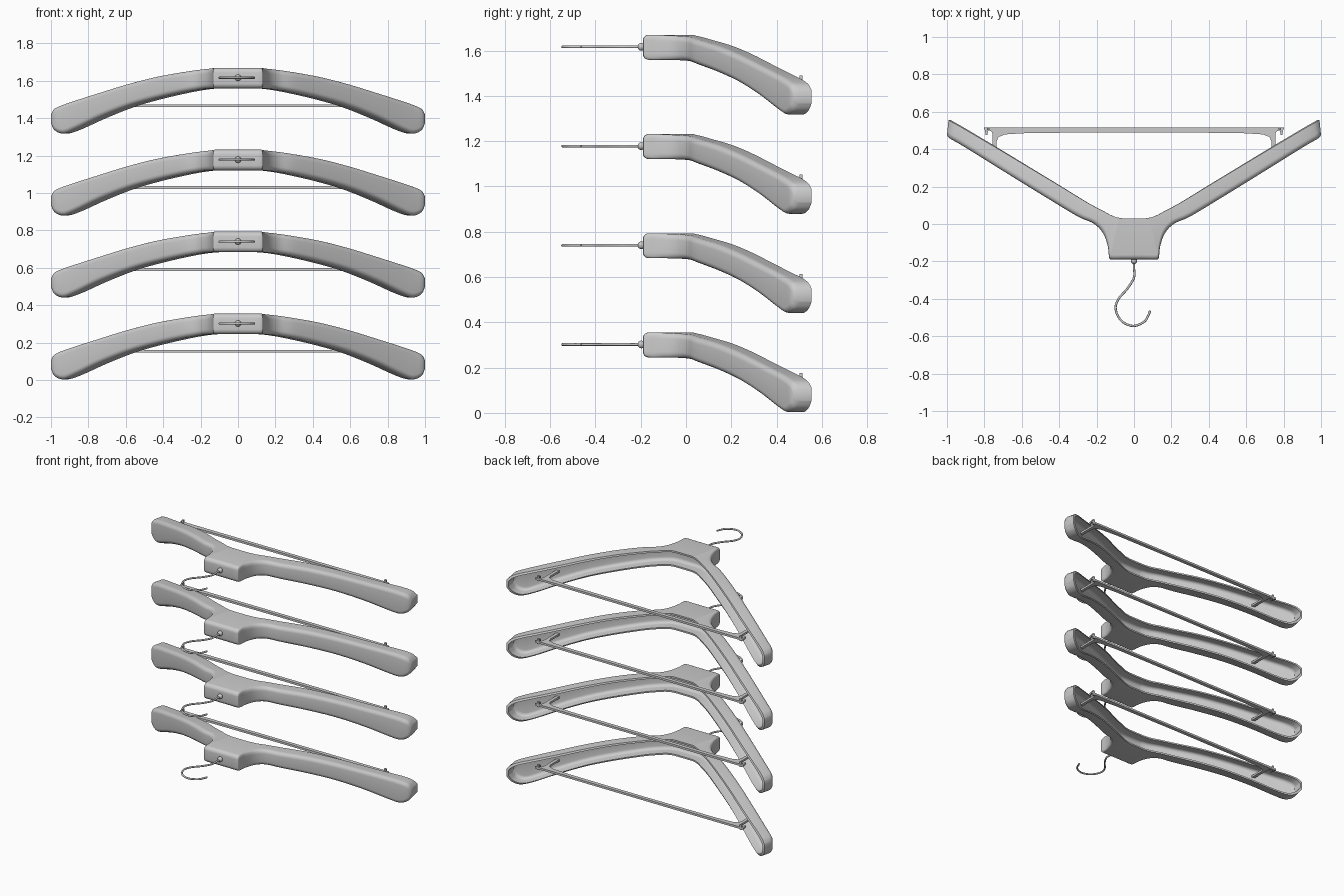
import bpy, bmesh, math
from mathutils import Vector

if "Cube" in bpy.data.objects:
    bpy.data.objects.remove(bpy.data.objects["Cube"])

STEP, COUNT = 0.438, 4

# Half-hanger stations: front x, front y, back x, back y, top z, bottom z
ROWS = [
    (0, -.19, 0, .03, .355, .245), (.06, -.19, .04, .03, .355, .245),
    (.12, -.19, .07, .031, .355, .245), (.133, -.178, .08, .033, .355, .245),
    (.14, -.12, .10, .038, .353, .245), (.165, -.05, .13, .05, .350, .243),
    (.215, .002, .17, .072, .345, .238), (.30, .04, .25, .114, .333, .224),
    (.45, .130, .40, .205, .306, .190), (.60, .222, .55, .295, .268, .147),
    (.75, .315, .70, .385, .222, .088), (.88, .396, .84, .468, .180, .025),
    (.94, .432, .915, .512, .158, .003), (.985, .458, .965, .54, .137, .020),
    (1.0, .475, .992, .555, .110, .055)]


def smooth_rows(rows, n=5):
    """Catmull-Rom interpolation through the stations"""
    out = []
    for i in range(len(rows) - 1):
        a, b, c, d = (rows[max(0, min(len(rows) - 1, i + k))] for k in (-1, 0, 1, 2))
        for s in range(n):
            t = s / n
            out.append([.5 * (2 * q + (r - p) * t + (2 * p - 5 * q + 4 * r - w) * t * t
                        + (3 * q - p - 3 * r + w) * t ** 3) for p, q, r, w in zip(a, b, c, d)])
    return out + [list(rows[-1])]


def u_section(back, direction, depth, top, bottom, radius):
    """U-shaped section open to the back, with rounded front corners"""
    r = min(radius, (top - bottom) * .45, depth * .9)
    pts = [(0, top)]
    for centre_z, start in ((top - r, 90), (bottom + r, 0)):
        for k in range(6):
            a = math.radians(start - 18 * k)
            pts.append((depth - r + r * math.cos(a), centre_z + r * math.sin(a)))
    pts.append((0, bottom))
    return [Vector((back.x + direction.x * d, back.y + direction.y * d, z)) for d, z in pts]


def finish(name, bm, angle=40):
    bmesh.ops.recalc_face_normals(bm, faces=bm.faces)
    mesh = bpy.data.meshes.new(name)
    bm.to_mesh(mesh)
    bm.free()
    mesh.shade_smooth()
    mesh.set_sharp_from_angle(angle=math.radians(angle))
    for i in range(COUNT):
        ob = bpy.data.objects.new(f"{name}_{i + 1}", mesh)
        ob.location.z = i * STEP
        bpy.context.collection.objects.link(ob)


def make_body():
    """Broad shoulders, hollow at the back, with a solid neck block"""
    mirrored = [(-a, b, -c, d, e, f) for a, b, c, d, e, f in ROWS[:0:-1]]
    bm = bmesh.new()
    rings, wall = [], .011
    for xf, yf, xb, yb, zt, zb in smooth_rows(mirrored + ROWS):
        back, front = Vector((xb, yb)), Vector((xf, yf))
        width = (front - back).length
        d = (front - back).normalized()
        outer = u_section(back, d, width, zt, zb, .026)
        inner = u_section(back, d, min(.07, width - wall), zt - wall, zb + wall, .022)
        for p in inner:
            p.x *= .987
        rings.append([bm.verts.new(p) for p in outer + inner[::-1]])
    n = len(rings[0])
    m = n // 2
    for a, b in zip(rings, rings[1:]):
        for k in range(n):
            bm.faces.new((a[k], a[(k + 1) % n], b[(k + 1) % n], b[k]))
    for ring in (rings[0], rings[-1]):
        bm.faces.new(ring[:m])
        bm.faces.new(ring[m:])
        bm.faces.new((ring[0], ring[m - 1], ring[m], ring[-1]))
    finish("hanger_body", bm)


def make_hook():
    """Round wire bent into a flat hook"""
    path = [(0, -.17), (0, -.23), (0, -.285), (-.035, -.345), (-.082, -.40), (-.098, -.455),
            (-.068, -.517), (-.005, -.545), (.055, -.522), (.078, -.485), (.086, -.463)]
    pts = smooth_rows(path, 6)
    bm = bmesh.new()
    rings = []
    for i, (x, y) in enumerate(pts):
        a, b = Vector(pts[max(0, i - 1)]), Vector(pts[min(len(pts) - 1, i + 1)])
        t = (b - a).normalized()
        ring = []
        for k in range(10):
            w = math.tau * k / 10
            c, s = .006 * math.cos(w), .006 * math.sin(w)
            ring.append(bm.verts.new((x - t.y * c, y + t.x * c, .302 + s)))
        rings.append(ring)
    for a, b in zip(rings, rings[1:]):
        for k in range(10):
            bm.faces.new((a[k], a[(k + 1) % 10], b[(k + 1) % 10], b[k]))
    bm.faces.new(rings[0])
    bm.faces.new(rings[-1])
    finish("hook", bm)


def make_collar():
    """Small ball where the hook enters the neck"""
    bm = bmesh.new()
    bmesh.ops.create_uvsphere(bm, u_segments=16, v_segments=10, radius=.017)
    bmesh.ops.translate(bm, verts=bm.verts, vec=(0, -.197, .302))
    finish("hook_collar", bm)


def make_bar():
    """Flat trouser bar with legs into the shoulders and hooked ends"""
    half = [(0, .49), (.56, .487), (.69, .479), (.725, .465), (.735, .44), (.735, .34),
            (.757, .35), (.757, .485), (.765, .498), (.78, .50), (.785, .475), (.793, .475),
            (.797, .50), (.803, .515), (0, .515)]
    outline = half + [(-x, y) for x, y in half[-2:0:-1]]
    bm = bmesh.new()
    face = bm.faces.new([bm.verts.new((x, y, .146)) for x, y in outline])
    ext = bmesh.ops.extrude_face_region(bm, geom=[face])
    bmesh.ops.translate(bm, vec=(0, 0, .014),
                        verts=[v for v in ext["geom"] if isinstance(v, bmesh.types.BMVert)])
    finish("trouser_bar", bm, 30)


def make_bar_tabs():
    """Little upright tabs on the bar ends"""
    bm = bmesh.new()
    for s in (-1, 1):
        box = bmesh.ops.create_cube(bm, size=1)["verts"]
        bmesh.ops.scale(bm, verts=box, vec=(.014, .012, .036))
        bmesh.ops.translate(bm, verts=box, vec=(s * .779, .508, .158))
    finish("bar_tab", bm, 30)


make_body()
make_hook()
make_collar()
make_bar()
make_bar_tabs()
